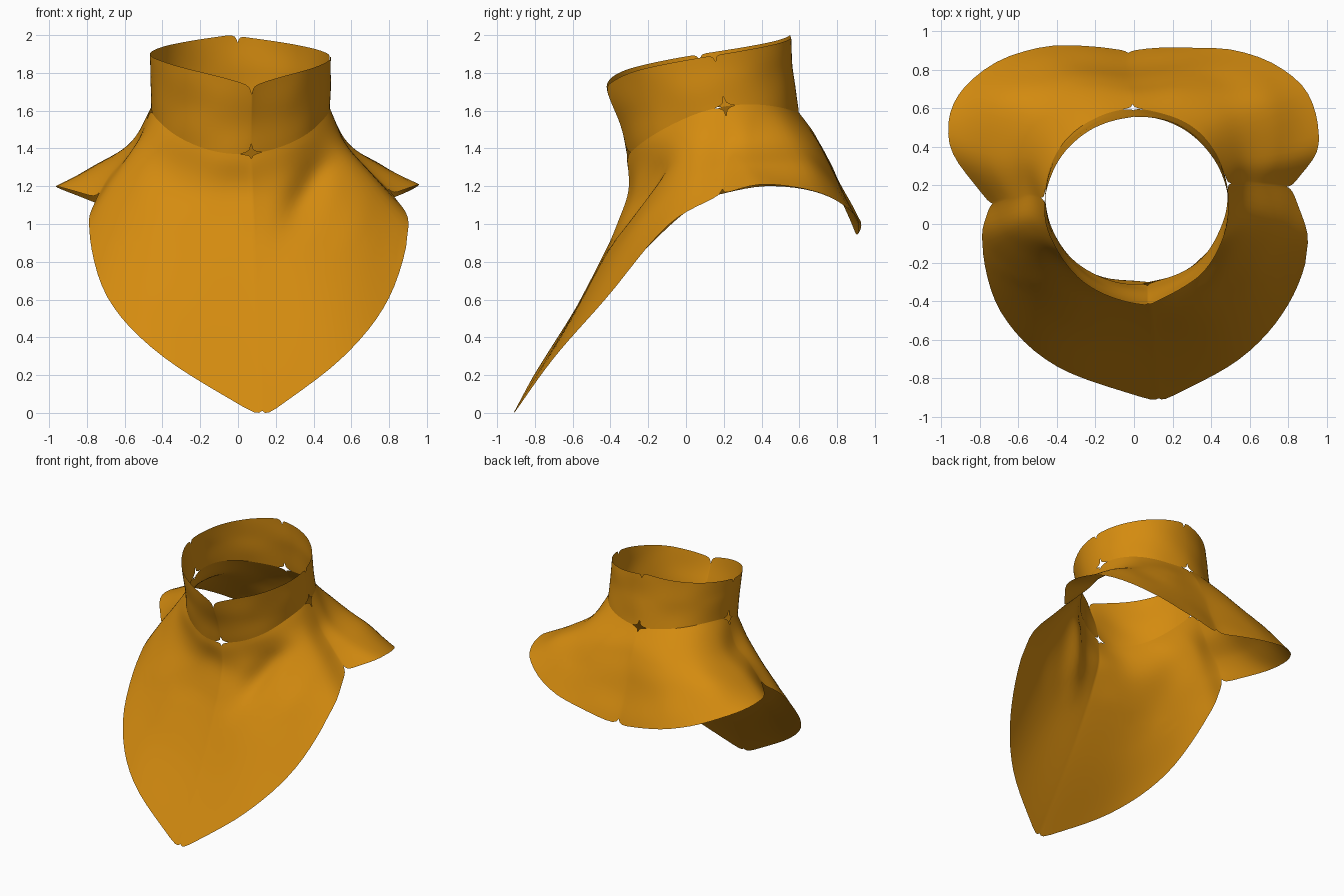
import bpy, math
from mathutils import Vector, noise

if "Cube" in bpy.data.objects:
    bpy.data.objects.remove(bpy.data.objects["Cube"])

# Control points of the draped cloth: 16 columns from the front, turning to +x.
UPPER = [(.08,-.325,1.1), (.29,-.265,1.15), (.5,-.1,1.3), (.57,.04,1.4),
         (.56,.22,1.44), (.58,.35,1.43), (.5,.57,1.44), (.27,.69,1.43),
         (-.02,.7,1.44), (-.3,.69,1.43), (-.5,.57,1.44), (-.57,.35,1.43),
         (-.54,.15,1.42), (-.55,0,1.38), (-.46,-.14,1.3), (-.24,-.27,1.15)]
LOWER = [(.1,-.57,.58), (.42,-.49,.7), (.64,-.27,.97), (.73,-.02,1.2),
         (.68,.21,1.3), (.76,.37,1.31), (.7,.65,1.31), (.4,.79,1.24),
         (-.03,.79,1.22), (-.42,.8,1.24), (-.7,.65,1.31), (-.77,.37,1.3),
         (-.66,.13,1.28), (-.68,-.06,1.16), (-.57,-.29,.94), (-.34,-.5,.69)]
HEM = [(.13,-.93,-.03), (.55,-.7,.29), (.8,-.42,.61), (.905,-.1,.99),
       (.82,.19,1.16), (.96,.42,1.21), (.87,.72,1.16), (.5,.905,1.03),
       (-.03,.905,.93), (-.5,.915,1.03), (-.88,.72,1.16), (-.96,.42,1.2),
       (-.75,.1,1.14), (-.79,-.11,.97), (-.69,-.46,.61), (-.4,-.74,.3)]


def spline(pts, t):
    """Smooth curve through the points, t from 0 to 1."""
    n = len(pts) - 1
    i = min(int(t * n), n - 1)
    f = t * n - i
    b, c = pts[i], pts[i + 1]
    a = pts[i - 1] if i > 0 else 2 * b - c
    d = pts[i + 2] if i + 2 <= n else 2 * c - b
    return 0.5 * (2 * b + (c - a) * f + (2 * a - 5 * b + 4 * c - d) * f * f
                  + (3 * b - a - 3 * c + d) * f ** 3)


def along(table, q, t):
    return spline([Vector(table[(4 * q + k) % 16]) for k in range(5)], t)


def angle(q, t):
    off = [7, 8, 2, 2, 7]
    return math.radians(90 * (q + t) + off[q] * (1 - t) + off[q + 1] * t)


def seam(q, t):
    a = angle(q, t)
    return Vector((.012 + .475 * math.sin(a), .145 - .455 * math.cos(a),
                   1.545 - .11 * math.cos(a) - .065 * math.cos(2 * a)))


def rim(q, t):
    a = angle(q, t)
    d = abs((a - math.radians(7) + math.pi) % (2 * math.pi) - math.pi)
    return Vector((.015 + .475 * math.sin(a),
                   .085 - .47 * math.cos(a) - .045 * math.exp(-d / .35),
                   1.72 + .28 * (d / math.pi) ** .71))


def pull(t, table):
    """How far an edge is drawn back near a panel joint."""
    d = min(t, 1 - t)
    for (t0, p0), (t1, p1) in zip(table, table[1:]):
        if d <= t1:
            return p0 + (p1 - p0) * (d - t0) / (t1 - t0)
    return 0


STAR = [(0, .055), (.012, .022), (.025, .014), (.045, .006), (.08, 0)]
NOTCH = [(0, .035), (.008, .017), (.02, .005), (.045, 0)]
half = [0, .008, .012, .02, .025, .045, .08] + [.08 + .42 * k / 10 for k in range(1, 11)]
STEPS = half + [1 - x for x in reversed(half[1:-1])]


def wrinkle(p):
    # long fold on the front right of the bib, plus soft cloth unevenness
    p = p.copy()
    if p.y < .1:
        a, b = Vector((.45, 1.34)), Vector((.26, .95))
        q = Vector((p.x, p.z))
        s = max(0, min(1, (q - a).dot(b - a) / (b - a).length_squared))
        d = (q - a - (b - a) * s).length
        fade = max(0, min(1, (1.5 - p.z) / .2))
        p.y += .05 * fade * math.sin(math.pi * (.12 + .76 * s)) * math.exp(-(d / .075) ** 2)
    if p.z > .9:
        n = noise.noise(Vector((p.x * 4, p.y * 4, p.z * 5)))
        out = Vector((p.x, p.y - .14, 0)).normalized()
        p += out * n * .01
    return p


def sheet(name, curve, rows, start, end, mat):
    verts, faces = [], []
    for q in range(4):
        for t in STEPS:
            pts = curve(q, t)
            size = sum((u - v).length for u, v in zip(pts, pts[1:]))
            v0, v1 = pull(t, start) / size, 1 - pull(t, end) / size
            for r in range(rows + 1):
                verts.append(wrinkle(spline(pts, v0 + (v1 - v0) * r / rows)))
    cols, h = 4 * len(STEPS), rows + 1
    for c in range(cols):
        e = (c + 1) % cols
        for r in range(rows):
            faces.append((c * h + r, c * h + r + 1, e * h + r + 1, e * h + r))
    me = bpy.data.meshes.new(name)
    me.from_pydata(verts, [], faces)
    me.materials.append(mat)
    ob = bpy.data.objects.new(name, me)
    bpy.context.collection.objects.link(ob)
    for poly in me.polygons:
        poly.use_smooth = True
    return ob


cloth = bpy.data.materials.new("orange_cloth")
cloth.diffuse_color = (.66, .26, .005, 1)
cloth.use_nodes = True
cloth.node_tree.nodes["Principled BSDF"].inputs["Base Color"].default_value = cloth.diffuse_color


def collar_curve(q, t):
    a, b = rim(q, t), seam(q, t)
    m = (a + b) / 2
    m.y = .13 + (m.y - .13) * .985
    return [b, m, a]


def cape_curve(q, t):
    return [along(HEM, q, t), along(LOWER, q, t), along(UPPER, q, t), seam(q, t)]


# Standing collar band, then the bib and shoulder cape below the seam.
# Drawn-back edges leave star gaps at the seam and notches at the hems.
sheet("collar", collar_curve, 14, STAR, NOTCH, cloth)
sheet("bib_and_cape", cape_curve, 30, NOTCH, STAR, cloth)
